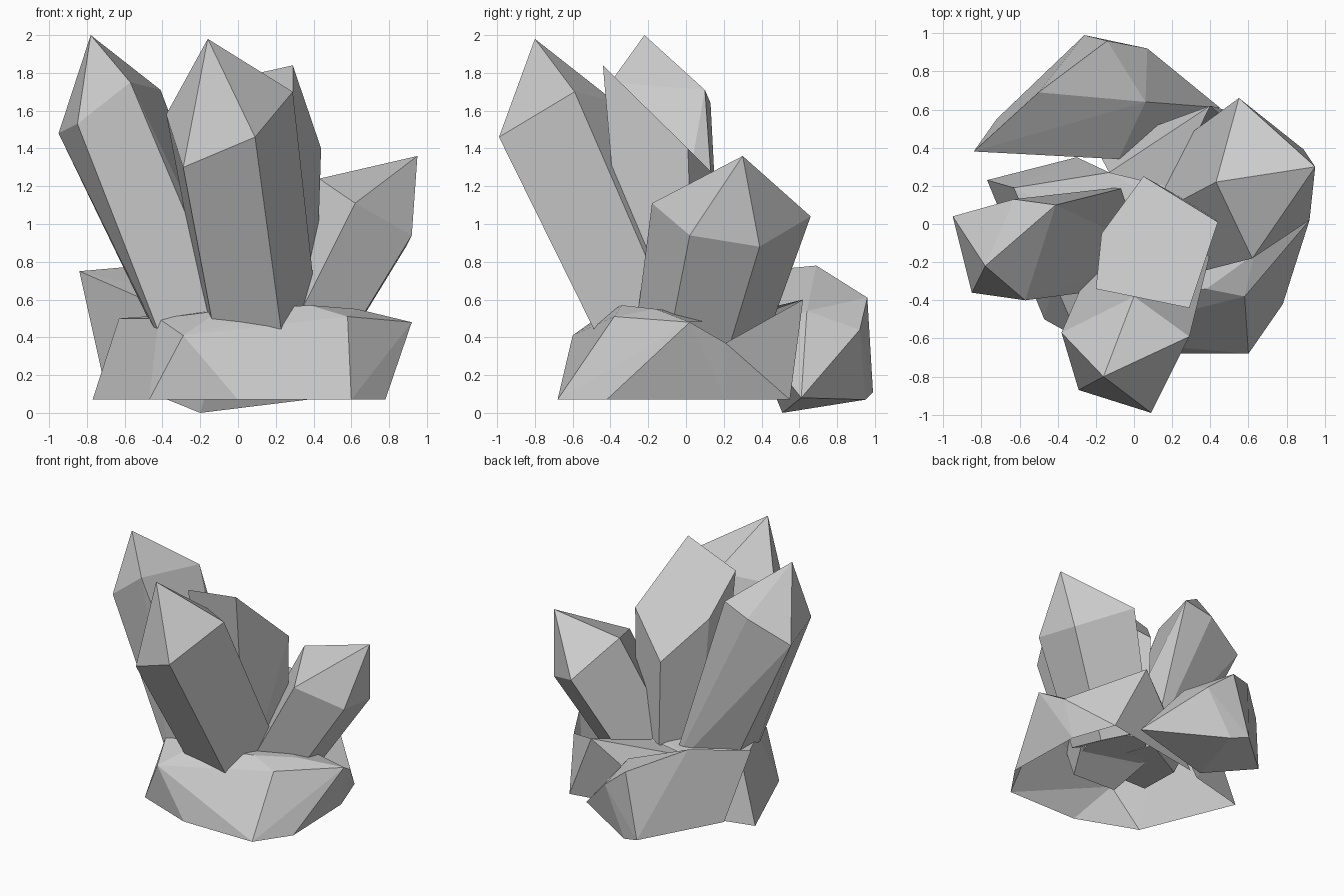
import bpy, bmesh
from mathutils import Vector

if "Cube" in bpy.data.objects:
    bpy.data.objects.remove(bpy.data.objects["Cube"])


def hull(name, points, drop=None):
    """Flat-faced solid wrapped around corner points; drop() picks faces to open."""
    bm = bmesh.new()
    for p in points:
        bm.verts.new(p)
    bmesh.ops.convex_hull(bm, input=bm.verts[:])
    inner = [v for v in bm.verts if not v.link_faces]
    bmesh.ops.delete(bm, geom=inner, context='VERTS')
    bmesh.ops.dissolve_limit(bm, angle_limit=0.03, verts=bm.verts[:], edges=bm.edges[:])
    bmesh.ops.recalc_face_normals(bm, faces=bm.faces[:])
    bm.normal_update()
    if drop:
        gone = [f for f in bm.faces if drop(f.normal, f.calc_center_median())]
        bmesh.ops.delete(bm, geom=gone, context='FACES')
    mesh = bpy.data.meshes.new(name)
    bm.to_mesh(mesh)
    bm.free()
    ob = bpy.data.objects.new(name, mesh)
    bpy.context.collection.objects.link(ob)
    return ob


def crystal(name, shoulder, root, taper, tip=None):
    """Five-sided prism from a shoulder ring, narrowing toward its root."""
    ring = [Vector(p) for p in shoulder]
    mid = sum(ring, Vector()) / len(ring)
    root = Vector(root)
    axis = (mid - root).normalized()
    base = []
    for p in ring:
        off = p - mid
        base.append(root + (off - axis * off.dot(axis)) * taper)
    return hull(name, ring + base + ([Vector(tip)] if tip else []))


# tall leaning crystals
hull("left_crystal",
     [(-.95, .04, 1.48), (-.85, -.36, 1.53), (-.57, -.40, 1.75),
      (-.41, .10, 1.71), (-.63, .13, 1.64), (-.78, -.22, 2.0),
      (-.38, .0, .30), (-.37, -.32, .30), (.04, -.32, .30),
      (.12, -.15, .30), (-.01, .20, .30)])
crystal("front_crystal",
        [(-.29, -.87, 1.30), (.09, -.99, 1.46), (.29, -.59, 1.70),
         (0, -.38, 1.65), (-.38, -.57, 1.58)],
        (.13, -.12, .30), .85, (-.16, -.80, 1.98))

# middle crystal with one slanted cut top
crystal("slanted_crystal",
        [(.05, .25, 1.16), (.44, .01, 1.40), (.29, -.44, 1.84),
         (-.20, -.34, 1.73), (-.17, -.05, 1.45)],
        (.11, -.05, .3), .83)

# short crystal leaning right
crystal("right_crystal",
        [(.43, .22, 1.24), (.62, -.18, 1.11), (.92, .02, .94),
         (.89, .39, .88), (.55, .66, 1.04)],
        (.29, .04, .3), .8, (.95, .30, 1.36))

# broken shard lying at the back
hull("back_shard",
     [(.45, .61, .08), (.07, .92, .44), (.06, .64, .54), (-.08, .34, .42),
      (-.84, .38, .75), (-.50, .69, .78), (-.14, .96, .61), (-.26, .99, .11),
      (-.12, .95, .07), (-.20, .51, 0), (-.72, .55, .21)])

# hollow rock base, open underneath
hull("base_rock",
     [(-.77, .23, .07), (-.47, -.50, .07), (0, -.68, .07), (.60, -.68, .07),
      (.78, -.42, .07), (.76, .21, .07), (-.30, .35, .07),
      (-.29, -.60, .41), (-.42, -.30, .50), (-.63, .19, .50), (-.13, .27, .50),
      (-.10, -.42, .54), (.38, -.34, .57), (.58, -.38, .51), (.63, -.16, .55),
      (.92, .02, .48), (.84, .21, .37)],
     lambda n, c: n.z < -.8 or (n.y > .5 and c.x > 0))
hull("back_rock",
     [(.40, .62, .60), (.84, .21, .37), (.76, .21, .07), (.64, .55, .07),
      (-.20, .40, .07), (-.13, .27, .48), (.10, .0, .45)],
     lambda n, c: n.z < -.3 or n.y < -.3)
